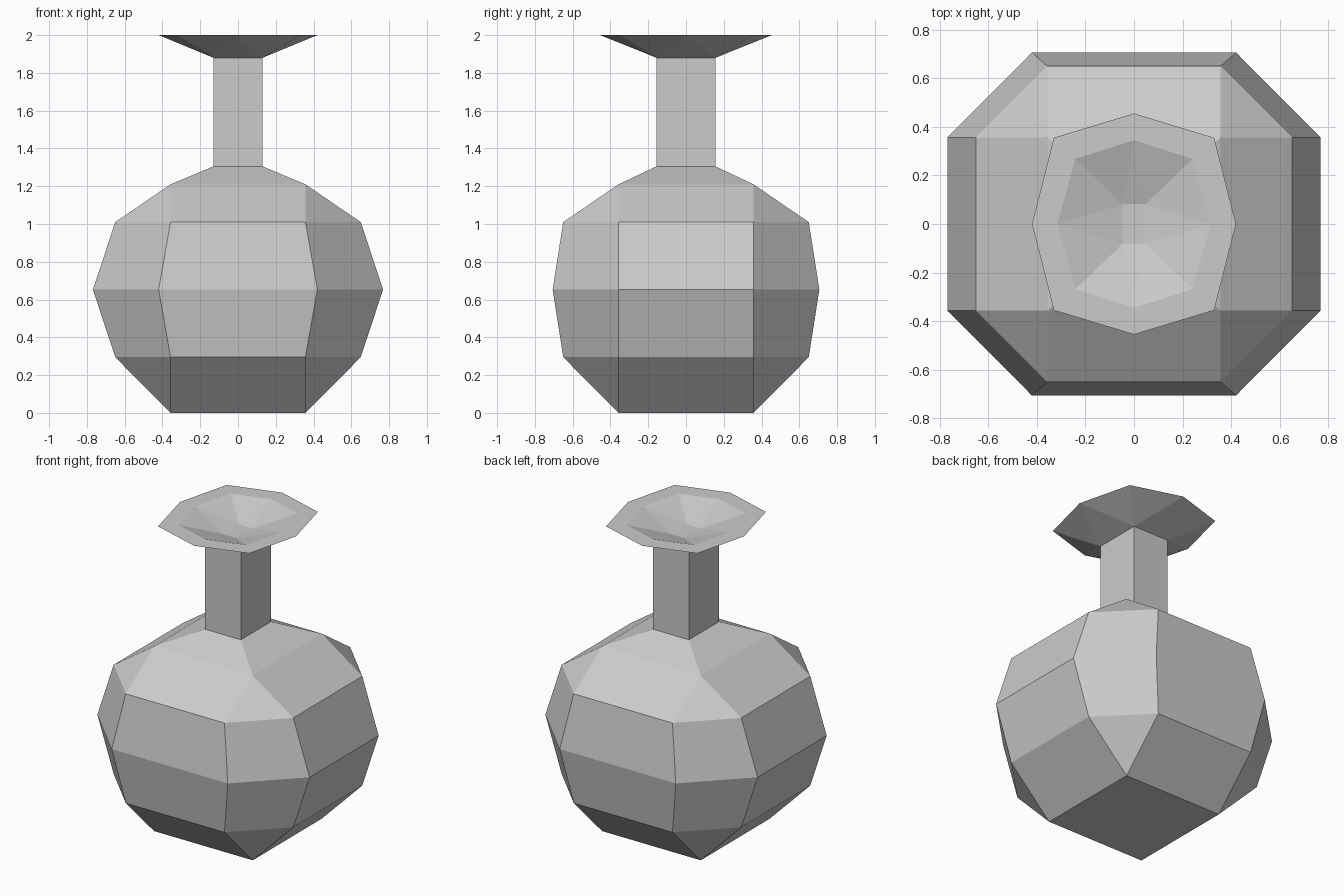
import bpy
import bmesh

if "Cube" in bpy.data.objects:
    bpy.data.objects.remove(bpy.data.objects["Cube"])

grey = bpy.data.materials.new("plain_grey")
grey.diffuse_color = (0.6, 0.6, 0.6, 1)
grey.use_nodes = True
grey.node_tree.nodes["Principled BSDF"].inputs["Base Color"].default_value = grey.diffuse_color


def octagon(a, b, c, d, z):
    """Ring with two points per corner: (a, b) and (c, d), mirrored to all quadrants."""
    return [(a, b, z), (c, d, z), (c, -d, z), (a, -b, z),
            (-a, -b, z), (-c, -d, z), (-c, d, z), (-a, b, z)]


def square(x, y, z):
    return octagon(x, y, x, y, z)


def star(cx, cy, ax, ay, z):
    """Ring alternating corner points and points on the axes."""
    return [(cx, cy, z), (ax, 0, z), (cx, -cy, z), (0, -ay, z),
            (-cx, -cy, z), (-ax, 0, z), (-cx, cy, z), (0, ay, z)]


def loft(name, rings, cap_start=False, cap_end=False, split=False):
    """Join rings of eight points; doubled points collapse into triangles."""
    bm = bmesh.new()
    found = {}

    def vert(p):
        key = tuple(round(c, 4) for c in p)
        if key not in found:
            found[key] = bm.verts.new(p)
        return found[key]

    def face(points):
        vs = list(dict.fromkeys(vert(p) for p in points))
        if len(vs) > 2 and not bm.faces.get(vs):
            bm.faces.new(vs)

    for lo, hi in zip(rings, rings[1:]):
        for i in range(8):
            j = (i + 1) % 8
            if split:  # diagonals always run from lower corner to upper axis point
                c, m = (i, j) if i % 2 == 0 else (j, i)
                face((lo[c], hi[c], hi[m]))
                face((lo[c], hi[m], lo[m]))
            else:
                face((lo[i], lo[j], hi[j], hi[i]))
    if cap_start:
        face(rings[0])
    if cap_end:
        face(rings[-1])
    bmesh.ops.recalc_face_normals(bm, faces=bm.faces)
    mesh = bpy.data.meshes.new(name)
    bm.to_mesh(mesh)
    bm.free()
    mesh.materials.append(grey)
    obj = bpy.data.objects.new(name, mesh)
    bpy.context.collection.objects.link(obj)
    return obj


# Faceted round body on a square base
loft("body", [
    square(0.357, 0.357, 0),
    octagon(0.357, 0.65, 0.65, 0.357, 0.295),
    octagon(0.42, 0.706, 0.768, 0.357, 0.653),
    octagon(0.357, 0.65, 0.65, 0.357, 1.01),
    square(0.357, 0.357, 1.21),
    square(0.13, 0.156, 1.305),
], cap_start=True, cap_end=True)

# Rectangular neck
loft("neck", [square(0.13, 0.156, 1.305), square(0.13, 0.156, 1.88)],
     cap_start=True, cap_end=True)

# Flared eight-sided lip: closed underside, flat rim and shallow funnel
outer = star(0.33, 0.355, 0.42, 0.455, 2.0)
inner = star(0.242, 0.268, 0.315, 0.345, 2.0)
under = star(0.13, 0.156, 0.13, 0.156, 1.88)
floor = star(0.047, 0.082, 0.047, 0.082, 1.92)
loft("lip", [under, outer, inner, floor], cap_start=True, cap_end=True, split=True)

# Split the funnel from its floor corners to the rim's axis points
lip = bpy.data.objects["lip"].data
bm = bmesh.new()
bm.from_mesh(lip)
funnel = [e for e in bm.edges
          if {round(v.co.z, 2) for v in e.verts} == {2.0, 1.92}
          and len(e.link_faces) == 2]
for e in funnel:
    top, low = sorted(e.verts, key=lambda v: -v.co.z)
    top_corner = abs(top.co.x) > 0.01 and abs(top.co.y) > 0.01
    low_axis = abs(low.co.x) < 0.01 or abs(low.co.y) < 0.01
    if top_corner and low_axis:
        bmesh.ops.rotate_edges(bm, edges=[e])
bmesh.ops.recalc_face_normals(bm, faces=bm.faces)
bm.to_mesh(lip)
bm.free()
